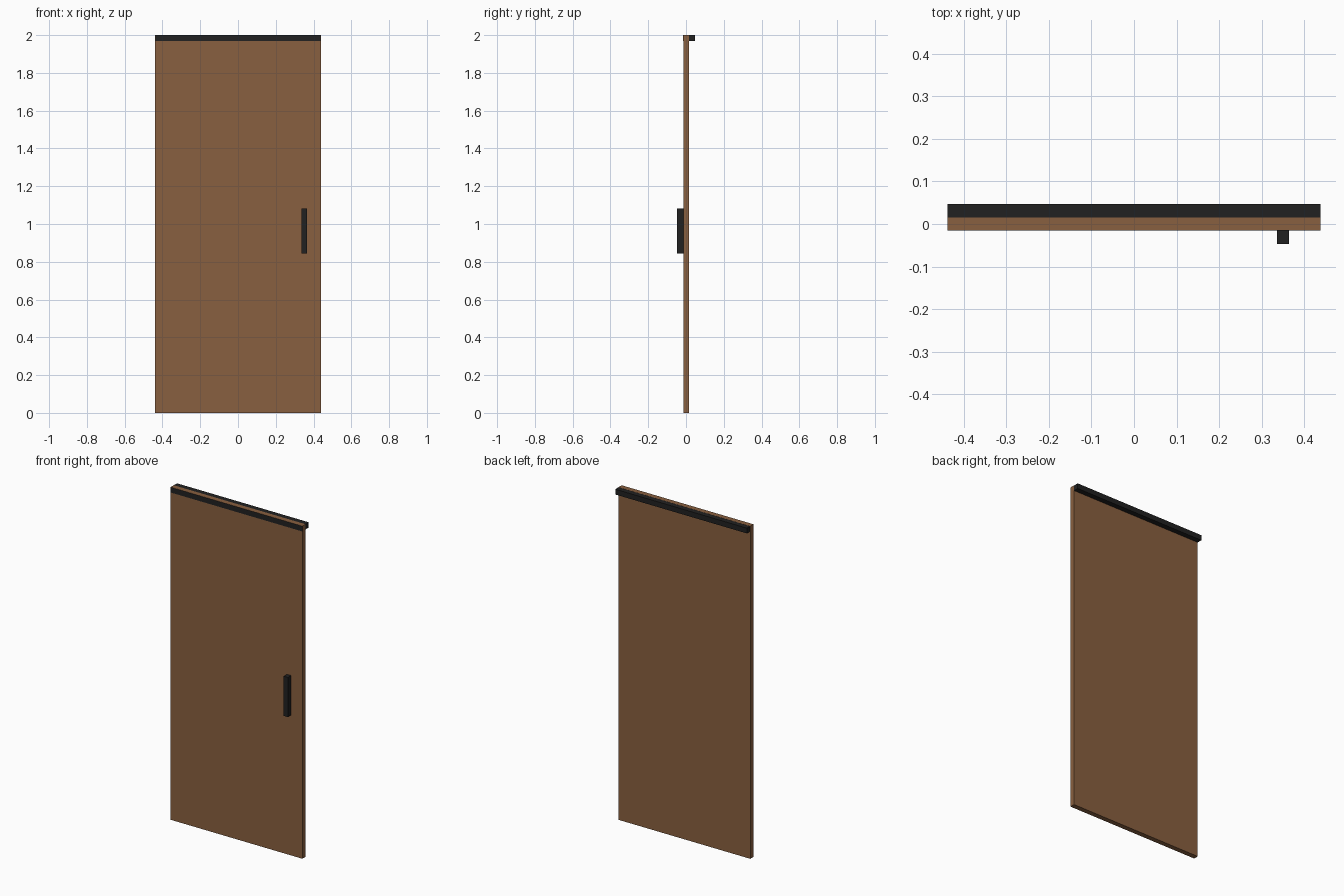
import bpy

if "Cube" in bpy.data.objects:
    bpy.data.objects.remove(bpy.data.objects["Cube"])


def material(name, color):
    mat = bpy.data.materials.new(name)
    mat.diffuse_color = color
    mat.use_nodes = True
    mat.node_tree.nodes["Principled BSDF"].inputs["Base Color"].default_value = mat.diffuse_color
    return mat


def box(name, x, y, z, mat):
    """Box from (min, max) ranges on each axis."""
    bpy.ops.mesh.primitive_cube_add(size=1, location=[sum(r) / 2 for r in (x, y, z)])
    ob = bpy.context.object
    ob.name = name
    ob.scale = [r[1] - r[0] for r in (x, y, z)]
    bpy.ops.object.transform_apply(location=False, rotation=False, scale=True)
    ob.data.materials.append(mat)
    return ob


wood = material("wood", (0.25, 0.115, 0.05, 1))
black = material("black_metal", (0.015, 0.015, 0.015, 1))

# Sliding door leaf
box("door_panel", (-0.4385, 0.4385), (-0.0145, 0.0155), (0, 2), wood)
# Hanging rail: flush with the front, wraps to the back, just inside the panel top and ends
box("top_rail", (-0.438, 0.438), (-0.015, 0.0465), (1.968, 1.9995), black)
# Pull handle on the front
box("handle", (0.336, 0.364), (-0.0465, -0.0145), (0.844, 1.082), black)
